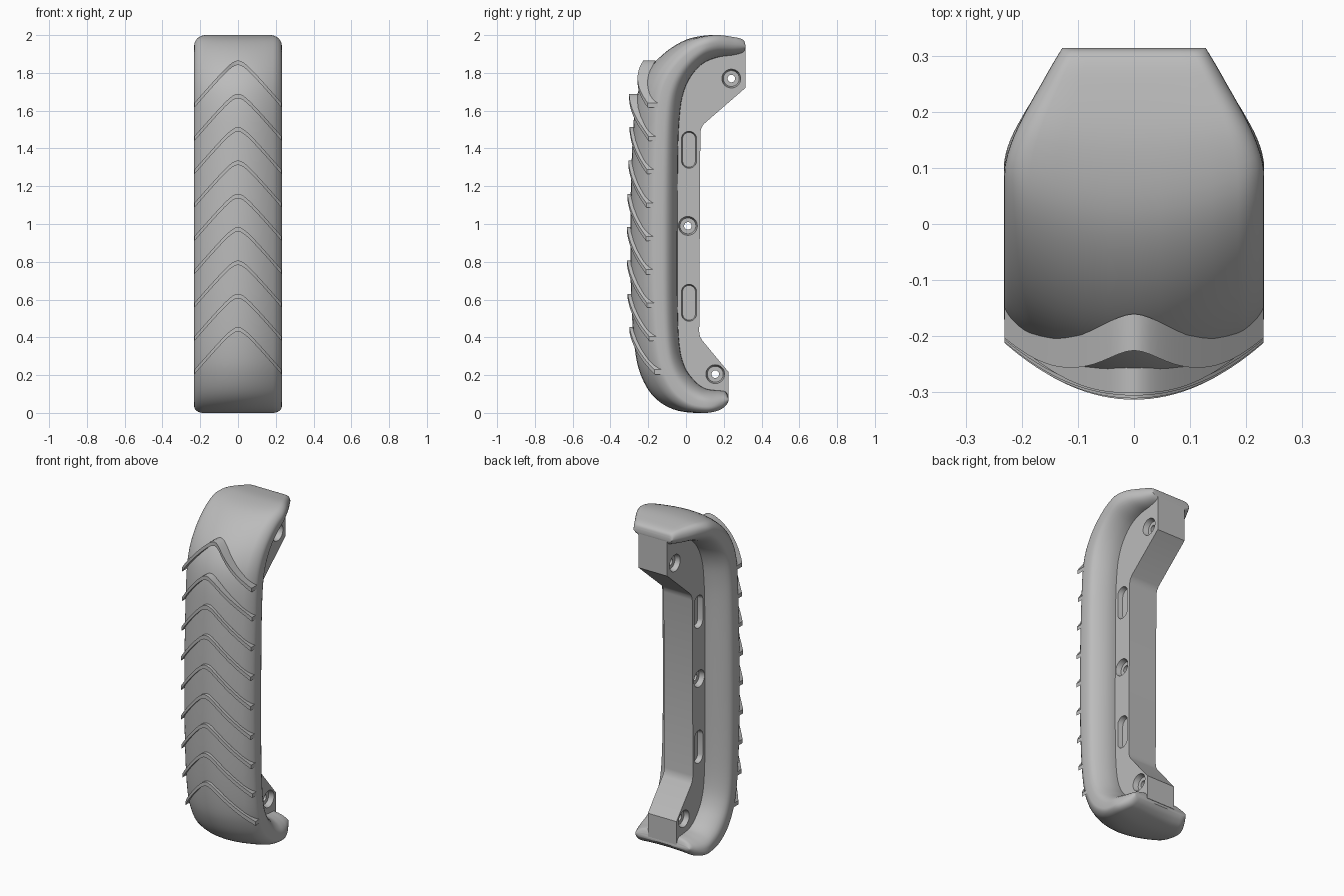
import bpy, bmesh, math

cube = bpy.data.objects.get("Cube")
if cube:
    bpy.data.objects.remove(cube, do_unlink=True)

grey = bpy.data.materials.new("mid_grey")
grey.use_nodes = True
grey.diffuse_color = (0.5, 0.5, 0.5, 1)
grey.node_tree.nodes["Principled BSDF"].inputs["Base Color"].default_value = (0.5, 0.5, 0.5, 1)

HALF_WIDTH = 0.232
CROWN = 1.9


def loft(name, rings, angle=35):
    """Skin closed rings of equal length and cap both ends."""
    bm = bmesh.new()
    loops = [[bm.verts.new(p) for p in ring] for ring in rings]
    n = len(loops[0])
    for a, b in zip(loops, loops[1:]):
        for i in range(n):
            j = (i + 1) % n
            bm.faces.new((a[i], a[j], b[j], b[i]))
    bm.faces.new(loops[0])
    bm.faces.new(loops[-1])
    bmesh.ops.recalc_face_normals(bm, faces=bm.faces)
    mesh = bpy.data.meshes.new(name)
    bm.to_mesh(mesh)
    bm.free()
    mesh.materials.append(grey)
    obj = bpy.data.objects.new(name, mesh)
    bpy.context.collection.objects.link(obj)
    smooth(obj, angle)
    return obj


def smooth(obj, angle):
    bpy.ops.object.select_all(action='DESELECT')
    obj.select_set(True)
    bpy.context.view_layer.objects.active = obj
    bpy.ops.object.shade_smooth_by_angle(angle=math.radians(angle))


def spline(points, steps):
    """Catmull-Rom curve through points of any dimension."""
    p = [points[0]] + points + [points[-1]]
    out = []
    for k in range(1, len(p) - 2):
        for s in range(steps):
            t = s / steps
            out.append([b + 0.5 * t * (c - a + t * (2*a - 5*b + 4*c - d + t * (3*(b - c) + d - a)))
                        for a, b, c, d in zip(*p[k - 1:k + 3])])
    return out + [points[-1]]


# Padded shell: paired outer and inner (y, z) points, top tip to bottom tip
stations = spline([
    (0.314, 1.95, 0.314, 1.925), (0.302, 1.975, 0.302, 1.905), (0.25, 1.99, 0.25, 1.893),
    (0.13, 2.0, 0.17, 1.883), (0, 1.975, 0.09, 1.85), (-0.12, 1.9, 0.025, 1.78),
    (-0.215, 1.79, -0.015, 1.69), (-0.265, 1.65, -0.033, 1.58), (-0.285, 1.4, -0.042, 1.4),
    (-0.295, 1, -0.045, 1), (-0.29, 0.6, -0.045, 0.6), (-0.27, 0.33, -0.035, 0.36),
    (-0.235, 0.19, -0.005, 0.24), (-0.17, 0.085, 0.05, 0.165), (-0.07, 0.02, 0.1, 0.13),
    (0.05, 0, 0.15, 0.12), (0.15, 0.012, 0.19, 0.117), (0.2, 0.035, 0.212, 0.11),
    (0.224, 0.06, 0.224, 0.085)], 5)


def half_width(y):
    return HALF_WIDTH - 0.067 * (max(0, y - 0.05) / 0.2) ** 1.6


def section(oy, oz, iy, iz):
    t = math.hypot(iy - oy, iz - oz)
    ny = (oy - iy) / t
    edge = min(0.045, 0.4 * t)
    half = [(f * 0.2, 0) for f in range(4)]
    # outer edge fillet, then the wide inner fillet
    for k in range(7):
        a = k / 6 * math.pi / 2
        half.append((0.8 + 0.2 * math.sin(a), edge / t * (1 - math.cos(a))))
    for k in range(9):
        a = k / 8 * math.pi / 2
        half.append((0.45 + 0.55 * math.cos(a), 0.45 + 0.55 * math.sin(a)))
    half.append((0, 1))
    ring = []
    for f, v in half + [(-f, v) for f, v in half[-2:0:-1]]:
        y, z = oy + (iy - oy) * v, oz + (iz - oz) * v
        x = f * half_width(y)
        ring.append((x, y + CROWN * x * x * max(0, -ny) * (1 - v), z))
    return ring


loft("padded_shell", [section(*s) for s in stations])


# Chevron ridges across the front
def front_y(z):
    for a, b in zip(stations, stations[1:]):
        if a[0] < 0.1 and a[1] >= z >= b[1]:
            return a[0] + (b[0] - a[0]) * (a[1] - z) / (a[1] - b[1])
    return stations[len(stations) // 2][0]


def ridge(name, apex):
    rings = []
    for k in range(-16, 17):
        x = k / 16 * (HALF_WIDTH - 0.001)
        z = apex - 1.16 * (math.hypot(x, 0.04) - 0.04)
        y = front_y(z) - 0.018 - 0.14 * max(0, z - 1.5) + CROWN * x * x
        rings.append([(x, y, z), (x, y + 0.065, z), (x, y + 0.065, z - 0.024), (x, y, z - 0.024)])
    loft(name, rings)


for i in range(9):
    ridge(f"chevron_ridge_{i + 1}", 1.866 - 0.1765 * i)

# Mounting web behind the shell
outline = [(0.314, 1.935), (0.314, 1.72), (0.095, 1.53), (0.082, 1.51), (0.076, 1.485),
           (0.07, 0.43), (0.074, 0.405), (0.085, 0.385), (0.226, 0.215), (0.226, 0.075),
           (0.08, 0.05), (-0.1, 0.3), (-0.1, 1.7), (0.1, 1.93)]
WEB = 0.095
web = loft("mounting_web", [[(x, y, z) for y, z in outline] for x in (-WEB, WEB)], 20)


def stadium(x, y, z, r, straight):
    pts = []
    for k in range(32):
        a = (k + 0.5) / 32 * math.tau
        pts.append((x, y + r * math.cos(a), z + r * math.sin(a) + math.copysign(straight, math.sin(a))))
    return pts


def cut(y, z, straight, levels):
    cutter = loft("web_cutter", [stadium(x, y, z, r, straight) for x, r in levels])
    cutter.hide_render = True
    mod = web.modifiers.new("cut", 'BOOLEAN')
    mod.object = cutter
    mod.solver = 'EXACT'
    bpy.context.view_layer.objects.active = web
    bpy.ops.object.modifier_apply(modifier=mod.name)
    bpy.data.objects.remove(cutter, do_unlink=True)


# Counterbored bolt holes, then shallow slots on both sides
bore = [(0.11, 0.054), (0.065, 0.042), (0.065, 0.02)]
for y, z in ((0.24, 1.77), (0.01, 0.99), (0.155, 0.205)):
    cut(y, z, 0, bore + [(-x, r) for x, r in reversed(bore)])
for z in (1.393, 0.583):
    for side in (-1, 1):
        cut(0.016, z, 0.058, [(side * 0.11, 0.043), (side * 0.065, 0.034)])
smooth(web, 20)
